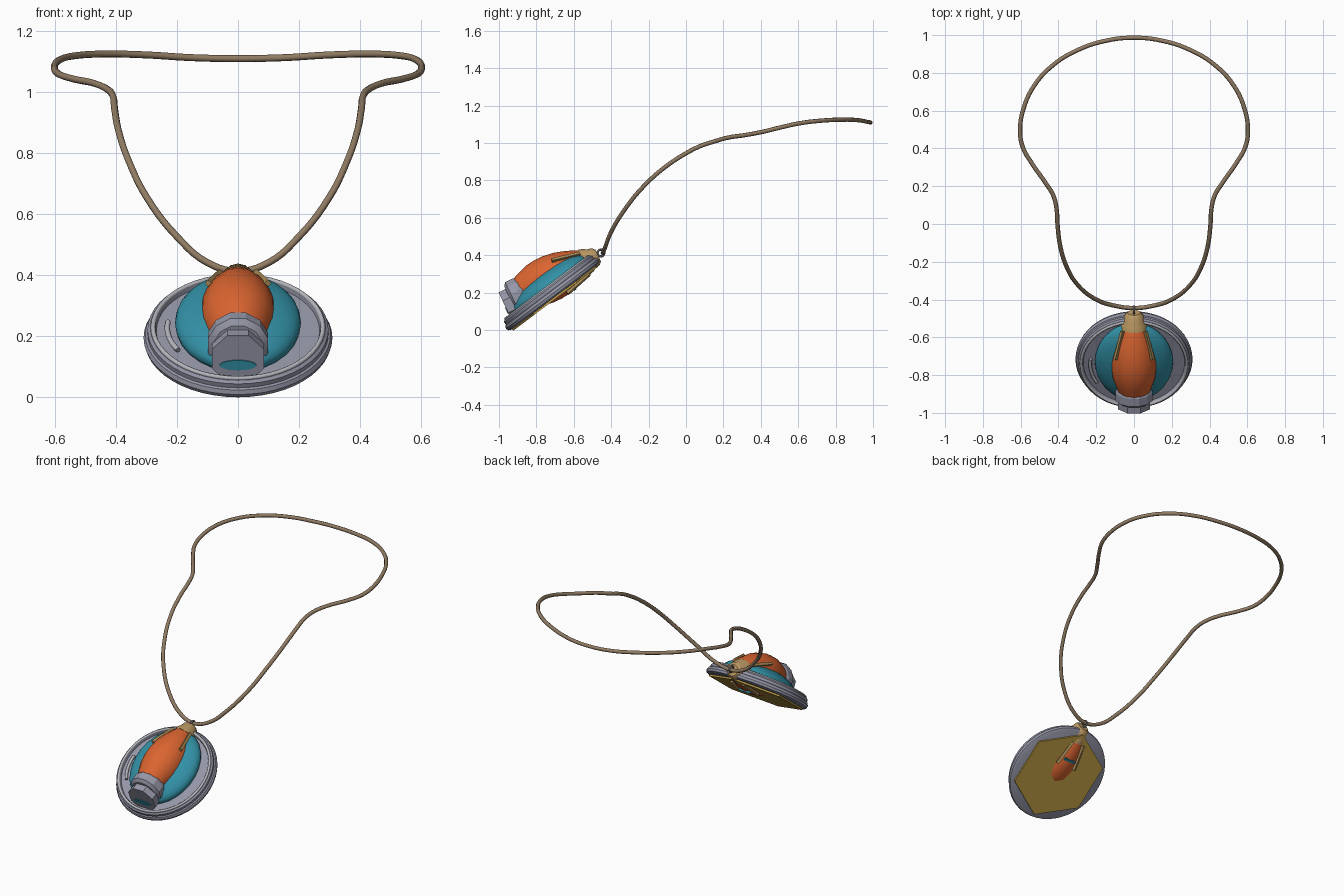
import bpy, bmesh, math
from mathutils import Matrix, Vector

if "Cube" in bpy.data.objects:
    bpy.data.objects.remove(bpy.data.objects["Cube"])


def material(name, rgb):
    m = bpy.data.materials.new(name)
    m.use_nodes = True
    m.diffuse_color = (*rgb, 1)
    m.node_tree.nodes["Principled BSDF"].inputs["Base Color"].default_value = (*rgb, 1)
    return m


grey = material("pewter grey", (.3, .31, .39))
light_grey = material("light grey", (.45, .46, .5))
orange = material("burnt orange", (.71, .13, .03))
teal = material("teal", (.032, .28, .38))
tan = material("tan", (.52, .33, .13))
gold = material("dull gold", (.55, .36, .065))
bronze = material("bronze", (.38, .25, .09))
cord_brown = material("cord brown", (.28, .2, .125))
dark = material("dark metal", (.14, .13, .13))


def frame(origin, degrees):
    return Matrix.Translation(origin) @ Matrix.Rotation(math.radians(degrees), 4, 'X')


# Disc frame has z along its face normal; bottle frame has z along the bottle
DISC = frame((0, -.72, .2), 37)
BOTTLE = frame((0, -.993, .149), 25.5 - 90)


def activate(ob):
    bpy.ops.object.select_all(action='DESELECT')
    ob.select_set(True)
    bpy.context.view_layer.objects.active = ob


def finish(name, bm, mat, matrix, angle=35):
    bmesh.ops.recalc_face_normals(bm, faces=bm.faces)
    bm.transform(matrix)
    me = bpy.data.meshes.new(name)
    bm.to_mesh(me)
    bm.free()
    me.materials.append(mat)
    ob = bpy.data.objects.new(name, me)
    bpy.context.collection.objects.link(ob)
    activate(ob)
    bpy.ops.object.shade_smooth_by_angle(angle=math.radians(angle))


def lathe(name, profile, sides, mat, matrix, phase=0, angle=35):
    """Revolve (radius, height) points about local z and cap the ends."""
    bm = bmesh.new()
    rings = []
    for r, h in profile:
        rings.append([bm.verts.new((r * math.cos(a), r * math.sin(a), h))
                      for a in (math.tau * i / sides + math.radians(phase)
                                for i in range(sides))])
    for low, high in zip(rings, rings[1:]):
        for i in range(sides):
            j = (i + 1) % sides
            bm.faces.new((low[i], low[j], high[j], high[i]))
    bm.faces.new(rings[0])
    bm.faces.new(rings[-1])
    finish(name, bm, mat, matrix, angle)


def torus(name, radius, tube, sides, mat, matrix):
    bm = bmesh.new()
    segs = 8
    grid = []
    for i in range(sides):
        turn = Matrix.Rotation(math.tau * i / sides, 4, 'Z')
        grid.append([bm.verts.new(turn @ Vector((
            radius + tube * math.cos(math.tau * k / segs), 0,
            tube * math.sin(math.tau * k / segs)))) for k in range(segs)])
    for i in range(sides):
        a, b = grid[i], grid[(i + 1) % sides]
        for k in range(segs):
            n = (k + 1) % segs
            bm.faces.new((a[k], a[n], b[n], b[k]))
    finish(name, bm, mat, matrix, 60)


def tube_path(name, points, depth, mat, matrix, cyclic=False):
    cu = bpy.data.curves.new(name, 'CURVE')
    cu.dimensions = '3D'
    cu.bevel_depth, cu.bevel_resolution = depth, 2
    cu.resolution_u = 5
    cu.use_fill_caps = True
    sp = cu.splines.new('BEZIER')
    sp.bezier_points.add(len(points) - 1)
    for bp, p in zip(sp.bezier_points, points):
        bp.co = matrix @ Vector(p)
        bp.handle_left_type = bp.handle_right_type = 'AUTO'
    sp.use_cyclic_u = cyclic
    cu.materials.append(mat)
    ob = bpy.data.objects.new(name, cu)
    bpy.context.collection.objects.link(ob)
    activate(ob)
    bpy.ops.object.convert(target='MESH')
    bpy.ops.object.shade_smooth_by_angle(angle=math.radians(60))


def bar(name, p, q, width, mat, matrix):
    p, q = Vector(p), Vector(q)
    turn = (q - p).to_track_quat('Z', 'Y').to_matrix().to_4x4()
    lathe(name, [(width, 0), (width, (q - p).length)], 4, mat,
          matrix @ Matrix.Translation(p) @ turn, 45)


# Medallion: rimmed disc, raised ring, hexagonal back plate
lathe("medallion_disc", [(.288, -.03), (.306, -.022), (.31, -.008), (.304, .006),
                         (.297, .01), (.297, .026), (.288, .034), (.272, .034),
                         (.268, .02)], 48, grey, DISC)
torus("raised_ring", .279, .008, 48, light_grey, DISC @ Matrix.Translation((0, 0, .035)))
lathe("back_plate", [(.285, -.04), (.285, -.02)], 6, gold, DISC, 30)

# Teal dome set in the disc
bm = bmesh.new()
bmesh.ops.create_uvsphere(bm, u_segments=28, v_segments=16, radius=1)
finish("dome", bm, teal, DISC @ Matrix.Translation((0, .018, .04))
       @ Matrix.Diagonal((.207, .25, .079, 1)))

# Small curved wire beside the dome
arc = [(.232 * math.cos(math.radians(a)), .232 * math.sin(math.radians(a)), .034)
       for a in range(172, 216, 8)]
tube_path("side_wire", arc, .009, light_grey, DISC)

# Bottle body with tapered tan end
lathe("bottle_body", [(.08, .11), (.1, .16), (.117, .21), (.124, .26), (.124, .31),
                      (.116, .37), (.098, .43), (.08, .475), (.062, .515)],
      16, orange, BOTTLE)
lathe("end_cap", [(.074, .495), (.067, .52), (.056, .538), (.05, .565), (.034, .58)],
      12, tan, BOTTLE)

# Collar and octagonal stopper, with a teal inlay in the stopper's end
lathe("collar", [(.082, .055), (.102, .07), (.102, .115), (.09, .14)], 12, grey,
      BOTTLE @ Matrix.Translation((0, .013, 0)), 15, 20)
lathe("stopper", [(.092, .014), (.092, .06), (.075, .075)], 8, grey,
      BOTTLE @ Matrix.Translation((0, .034, 0)), 22.5, 20)
lathe("stopper_inlay", [(.06, .01), (.06, .016)], 20, teal,
      BOTTLE @ Matrix.Translation((0, .056, 0)) @ Matrix.Diagonal((1, .3, 1, 1)))

# Four prongs holding the bottle
for side, sx in (("left", 1), ("right", -1)):
    for face, sy, lean in (("front", -1, 40), ("back", 1, 60)):
        c, s = sx * math.cos(math.radians(lean)), sy * math.sin(math.radians(lean))
        bar(f"{face}_{side}_prong", (.129 * c, .129 * s, .345), (.079 * c, .079 * s, .495),
            .012, bronze, BOTTLE)
bar("back_clasp", (-.04, .107, .39), (.04, .107, .39), .01, teal, BOTTLE)

# Hanging loop
torus("hanging_loop", .018, .006, 20, dark,
      Matrix.Translation((0, -.455, .412)) @ Matrix.Rotation(math.pi / 2, 4, 'Y'))

# Cord: one half, mirrored into a closed loop
half = [(.1, -.433, .44), (.2, -.4, .525), (.3, -.32, .655), (.355, -.23, .765),
        (.39, -.12, .865), (.405, 0, .945), (.41, .08, .985), (.427, .15, 1.008),
        (.47, .22, 1.028), (.54, .32, 1.043), (.59, .41, 1.06), (.603, .5, 1.082),
        (.585, .61, 1.106), (.53, .73, 1.12), (.43, .84, 1.125), (.3, .92, 1.122),
        (.15, .97, 1.113)]
loop = ([(0, -.445, .412)] + half + [(0, .986, 1.11)]
        + [(-x, y, z) for x, y, z in reversed(half)])
tube_path("cord", loop, .0115, cord_brown, Matrix.Identity(4), True)
